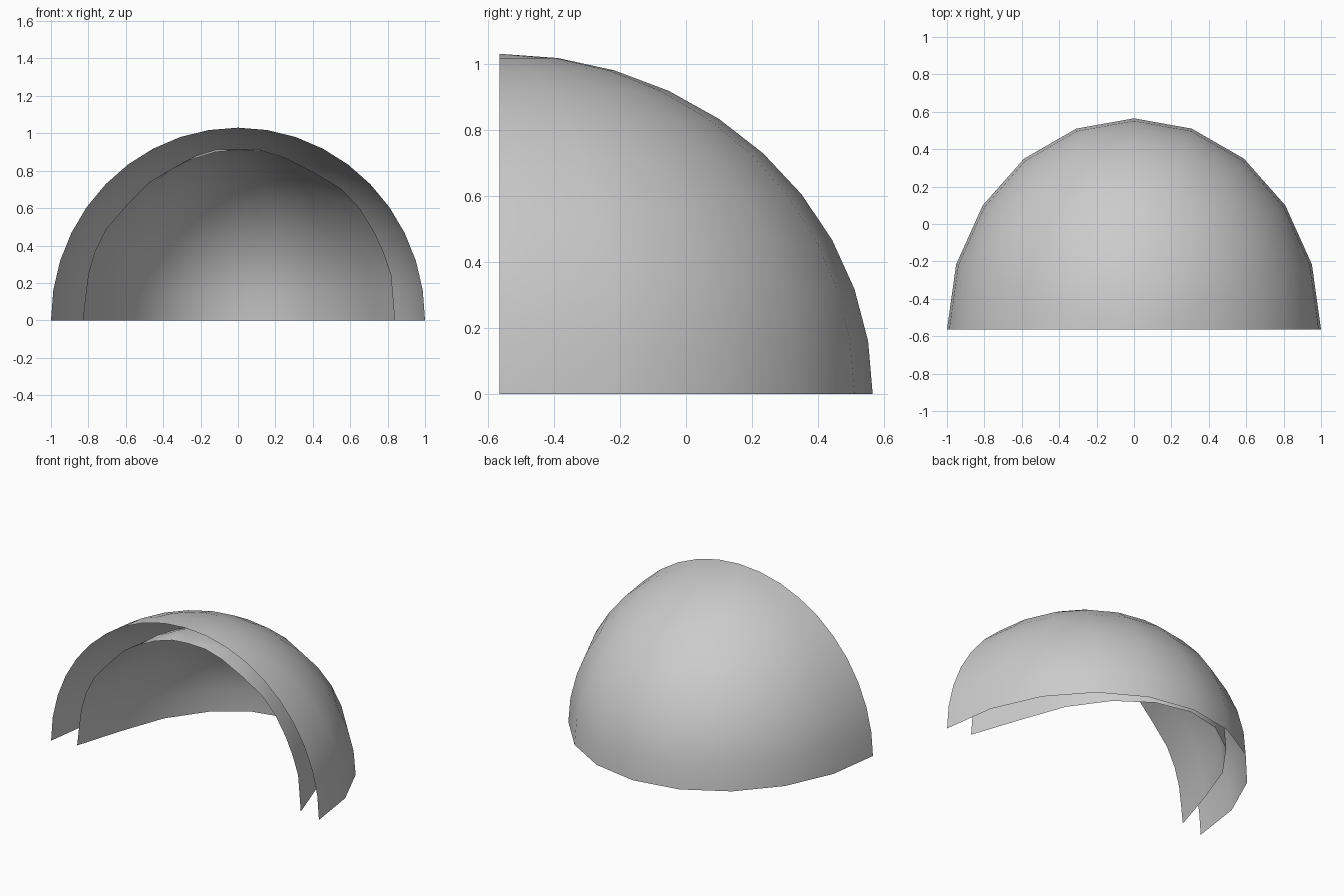
import bpy, bmesh
from math import sin, cos, pi

if "Cube" in bpy.data.objects:
    bpy.data.objects.remove(bpy.data.objects["Cube"])

COLS, ROWS = 10, 10   # 18 degree columns, 9 degree rows


def quarter_dome(name, width, depth, height, front, rims=None, top=None):
    """Open quarter ellipsoid sheet: opening at y = front, rests on z = 0.
    rims = optional (right, left) lists of (x, z) shaping the front edge."""
    bm = bmesh.new()
    pole = bm.verts.new((0, front, top or height))
    grid = []
    for r in range(ROWS):
        lat = r * pi / 2 / ROWS
        row = []
        for c in range(COLS + 1):
            az = c * pi / COLS
            x = width * cos(az) * cos(lat)
            y = front + depth * sin(az) * cos(lat)
            z = height * sin(lat)
            if rims and c in (0, COLS):
                x, z = rims[c // COLS][r]
            row.append(bm.verts.new((x, y, z)))
        grid.append(row)
    for r in range(ROWS - 1):
        for c in range(COLS):
            bm.faces.new((grid[r][c], grid[r][c + 1],
                          grid[r + 1][c + 1], grid[r + 1][c]))
    for c in range(COLS):
        bm.faces.new((grid[-1][c], grid[-1][c + 1], pole))
    for f in bm.faces:
        f.smooth = True
    mesh = bpy.data.meshes.new(name)
    bm.to_mesh(mesh)
    bm.free()
    obj = bpy.data.objects.new(name, mesh)
    bpy.context.collection.objects.link(obj)
    return obj


# Outer shell
quarter_dome("outer_shell", 1.0, 1.13, 1.03, -0.565)

# Narrower inner lining with a slightly uneven, flared front rim
right = [(.84, 0), (.83, .12), (.82, .24), (.78, .36), (.73, .47),
         (.65, .60), (.55, .705), (.40, .795), (.25, .87), (.13, .905)]
left = [(-.83, 0), (-.815, .13), (-.80, .25), (-.765, .37), (-.705, .49),
        (-.60, .61), (-.48, .735), (-.37, .80), (-.25, .86), (-.12, .90)]
quarter_dome("inner_lining", 0.765, 1.065, 0.925, -0.53, (right, left), 0.91)
